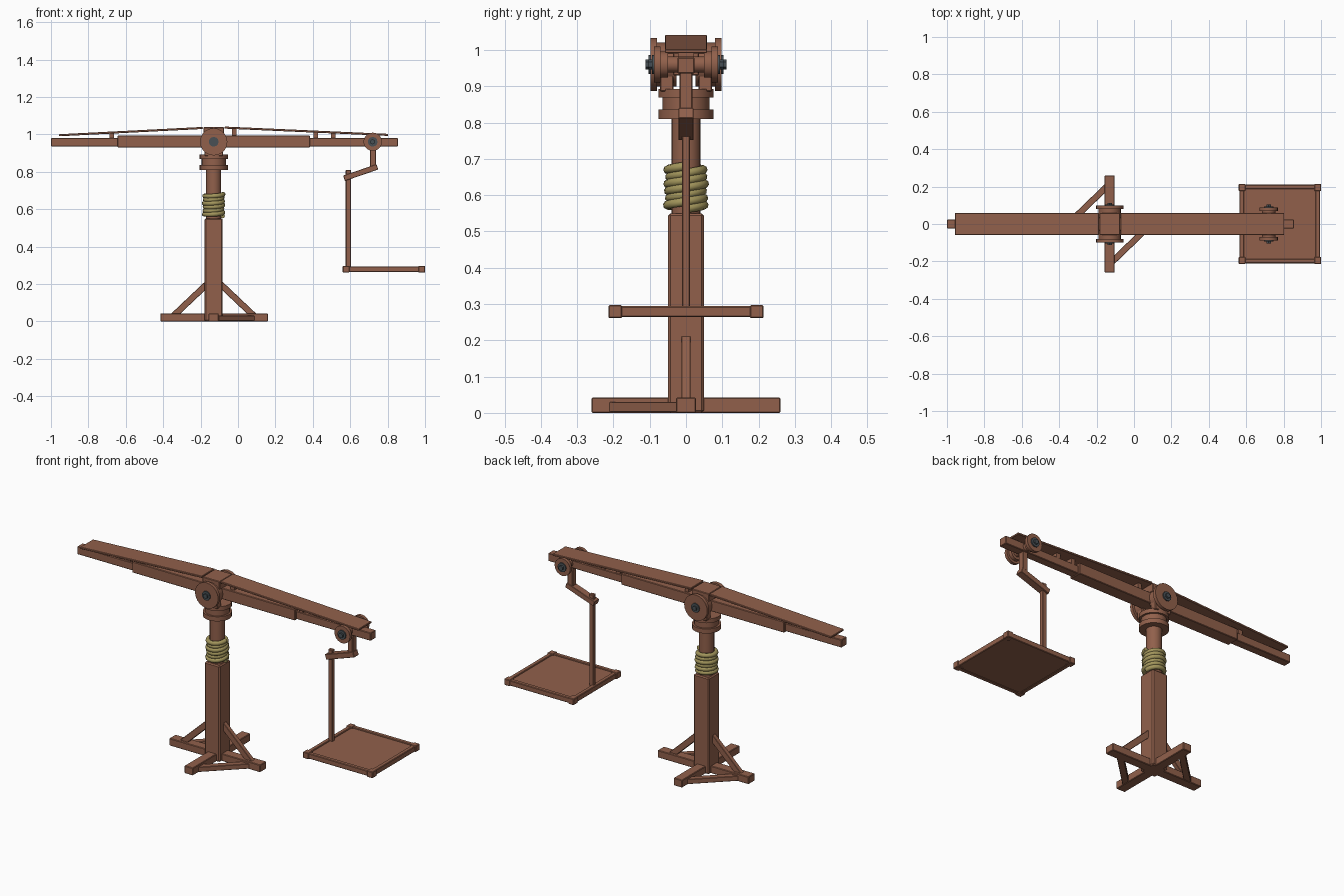
import bpy, bmesh, math
from mathutils import Vector, Matrix

if "Cube" in bpy.data.objects:
    bpy.data.objects.remove(bpy.data.objects["Cube"])

def material(name, rgb):
    m = bpy.data.materials.new(name)
    m.diffuse_color = (*rgb, 1)
    m.use_nodes = True
    m.node_tree.nodes["Principled BSDF"].inputs["Base Color"].default_value = m.diffuse_color
    return m

WOOD = material("reddish brown wood", (0.285, 0.118, 0.071))
ROPE = material("straw rope", (0.36, 0.30, 0.105))
IRON = material("dark iron", (0.065, 0.08, 0.09))
PX = -0.13  # post centre in x

def finish(name, bm, mat, bevel=0.0):
    bmesh.ops.recalc_face_normals(bm, faces=bm.faces)
    me = bpy.data.meshes.new(name)
    bm.to_mesh(me)
    bm.free()
    me.materials.append(mat)
    ob = bpy.data.objects.new(name, me)
    bpy.context.collection.objects.link(ob)
    if bevel:
        b = ob.modifiers.new("worn edges", 'BEVEL')
        b.width, b.segments = bevel, 1
    return ob

def box(name, x, y, z, mat=WOOD, bevel=0.003):
    bm = bmesh.new()
    c = [(a[0] + a[1]) / 2 for a in (x, y, z)]
    s = [a[1] - a[0] for a in (x, y, z)]
    bmesh.ops.create_cube(bm, size=1, matrix=Matrix.Translation(c) @ Matrix.Diagonal((*s, 1)))
    return finish(name, bm, mat, bevel)

def prism(name, pts, a, b, axis='y', bevel=0.002):
    """Extrude an outline (xz outline along y, or xy outline along z)."""
    bm = bmesh.new()
    at = (lambda p, t: (p[0], t, p[1])) if axis == 'y' else (lambda p, t: (p[0], p[1], t))
    f = bm.faces.new([bm.verts.new(at(p, a)) for p in pts])
    ext = bmesh.ops.extrude_face_region(bm, geom=[f])['geom']
    d = Vector((0, b - a, 0)) if axis == 'y' else Vector((0, 0, b - a))
    bmesh.ops.translate(bm, vec=d, verts=[v for v in ext if isinstance(v, bmesh.types.BMVert)])
    return finish(name, bm, WOOD, bevel)

def strut(p, q, w):
    """Outline of a bar of width w from p to q."""
    p, q = Vector(p), Vector(q)
    d = (q - p).normalized()
    n = Vector((-d.y, d.x)) * w / 2
    return [p - n, q - n, q + n, p + n]

def cyl(name, c, r, depth, axis='z', mat=WOOD, n=20, smooth=True):
    bm = bmesh.new()
    m = Matrix.Translation(c)
    if axis == 'y':
        m = m @ Matrix.Rotation(math.pi / 2, 4, 'X')
    bmesh.ops.create_cone(bm, cap_ends=True, segments=n, radius1=r, radius2=r, depth=depth, matrix=m)
    if smooth:
        for f in bm.faces:
            f.smooth = len(f.verts) == 4
        for e in bm.edges:
            e.smooth = all(len(f.verts) == 4 for f in e.link_faces)
    return finish(name, bm, mat)

# crossed feet
box("foot_beam_x", (-0.415, 0.16), (-0.028, 0.028), (0, 0.042))
box("foot_beam_y", (PX - 0.027, PX + 0.027), (-0.26, 0.26), (0, 0.043))
for s in (-1, 1):
    # upright brace leaning on the post
    prism("post_brace", strut((PX + s * 0.22, 0.025), (PX + s * 0.035, 0.20), 0.034), -0.013, 0.013)
    # flat brace between neighbouring feet
    prism("foot_brace", strut((PX + s * 0.015, -s * 0.2), (PX + s * 0.21, -s * 0.012), 0.034),
          0.002, 0.03, 'z')

# post and upper shaft
box("post", (PX - 0.048, PX + 0.048), (-0.049, 0.049), (0.0, 0.55), bevel=0.006)
cyl("shaft", (PX, 0, 0.69), 0.04, 0.32)

# rope wrapped round the shaft
cu = bpy.data.curves.new("rope_coil", 'CURVE')
cu.dimensions = '3D'
cu.bevel_depth, cu.bevel_resolution, cu.use_fill_caps = 0.0125, 2, True
turns, steps = 6, 20
sp = cu.splines.new('POLY')
sp.points.add(turns * steps)
for i, p in enumerate(sp.points):
    a = 2 * math.pi * i / steps
    r = 0.048 + 0.003 * math.sin(a * 0.37)
    z = 0.563 + 0.117 * i / (turns * steps) + 0.005 * math.sin(a)
    p.co = (PX + r * math.cos(a), r * math.sin(a), z, 1)
rope = bpy.data.objects.new("rope_coil", cu)
bpy.context.collection.objects.link(rope)
cu.materials.append(ROPE)

# collar under the pivot
cyl("collar_lower", (PX, 0, 0.823), 0.076, 0.026)
cyl("collar_middle", (PX, 0, 0.853), 0.065, 0.036)
cyl("collar_upper", (PX, 0, 0.881), 0.076, 0.024)

# pivot cheeks, flanges and bolts
box("pivot_cap", (PX - 0.055, PX + 0.055), (-0.058, 0.058), (0.99, 1.038))
for s in (-1, 1):
    box("pivot_cheek", (PX - 0.05, PX + 0.05), sorted((s * 0.034, s * 0.072)), (0.885, 0.97))
    cyl("pivot_drum", (PX, s * 0.055, 0.96), 0.06, 0.058, 'y')
    cyl("pivot_flange", (PX, s * 0.089, 0.96), 0.073, 0.018, 'y')
    cyl("pivot_washer", (PX, s * 0.1, 0.96), 0.026, 0.008, 'y', IRON, 12)
    cyl("pivot_bolt", (PX, s * 0.105, 0.96), 0.014, 0.014, 'y', IRON, 6, False)

# swinging beam with thicker middle
box("beam", (-1.0, 0.855), (-0.024, 0.024), (0.935, 0.98))
box("beam_middle", (-0.645, 0.385), (-0.036, 0.036), (0.93, 0.993))

# sloping top planks and their spacers
prism("top_plank_left", strut((-0.957, 0.995), (-0.188, 1.034), 0.011), -0.058, 0.058)
prism("top_plank_right", strut((0.803, 0.997), (-0.072, 1.036), 0.011), -0.058, 0.058)
for x, top in ((-0.675, 1.005), (-0.02, 1.03), (0.415, 1.012), (0.51, 1.008)):
    box("plank_spacer", (x - 0.012, x + 0.012), (-0.022, 0.022), (0.975, top), bevel=0)

# end pulley
cyl("end_axle", (0.72, 0, 0.96), 0.022, 0.16, 'y')
for s in (-1, 1):
    cyl("end_drum", (0.72, s * 0.065, 0.96), 0.036, 0.03, 'y')
    cyl("end_flange", (0.72, s * 0.079, 0.96), 0.049, 0.018, 'y')
    cyl("end_washer", (0.72, s * 0.09, 0.96), 0.026, 0.008, 'y', IRON, 12)
    cyl("end_bolt", (0.72, s * 0.096, 0.96), 0.014, 0.014, 'y', IRON, 6, False)

# cranked hanger
box("hanger_top", (0.705, 0.737), (-0.018, 0.018), (0.82, 0.95))
prism("hanger_crank", strut((0.567, 0.765), (0.745, 0.826), 0.03), -0.021, 0.021)
box("hanger_rod", (0.576, 0.604), (-0.011, 0.011), (0.275, 0.81))

# weighing platform: panel, frame rails
box("platform_panel", (0.568, 0.992), (-0.205, 0.205), (0.266, 0.288))
for s in (-1, 1):
    box("platform_side_rail", (0.572, 0.988), sorted((s * 0.186, s * 0.21)), (0.264, 0.294))
    box("platform_end_rail", (0.78 + s * 0.203 - 0.012, 0.78 + s * 0.203 + 0.012),
        (-0.2, 0.2), (0.264, 0.294))
    for t in (-1, 1):
        box("platform_corner", (0.78 + s * 0.202 - 0.018, 0.78 + s * 0.202 + 0.018),
            sorted((t * 0.176, t * 0.214)), (0.261, 0.297))
